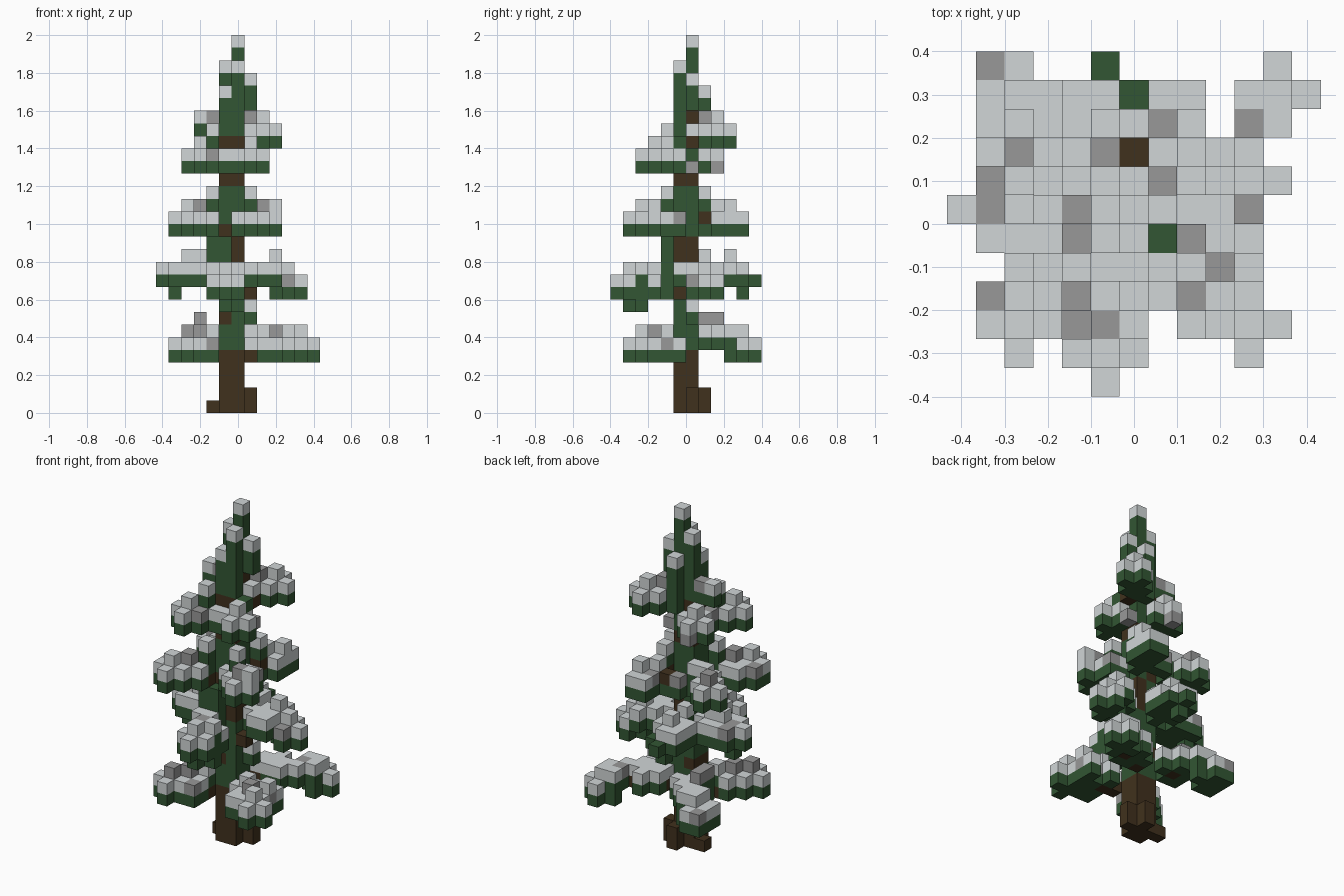
import bpy, bmesh
from mathutils import Vector

if "Cube" in bpy.data.objects:
    bpy.data.objects.remove(bpy.data.objects["Cube"], do_unlink=True)

U = 2 / 30                       # block size
ORIGIN = Vector((-6.5, -6, 0))   # grid corner, in blocks
BARK, NEEDLES, SNOW, SHADED = range(4)


def material(name, srgb):
    m = bpy.data.materials.new(name)
    col = [((c / 255 + 0.055) / 1.055) ** 2.4 for c in srgb] + [1]
    m.diffuse_color = col
    m.use_nodes = True
    m.node_tree.nodes["Principled BSDF"].inputs["Base Color"].default_value = col
    return m


materials = [material("bark brown", (64, 49, 29)),
             material("needle green", (50, 86, 51)),
             material("snow white", (209, 214, 215)),
             material("snow grey", (152, 152, 152))]

blocks = {}      # grid cell -> colour
snowfall = []    # cells to be covered once all branches stand


def column(i, j, low, high, colour):
    for k in range(low, high + 1):
        blocks.setdefault((i, j, k), colour)


def tuft(i, j, low, high, depth=1):
    """Needles with snow on top."""
    column(i, j, low, high, NEEDLES)
    snowfall.extend((i, j, high + 1 + d) for d in range(depth))


def in_trunk(i, j):
    return i in (5, 6) and j in (5, 6)


# Trunk: two by two blocks, with needles growing on it
bare = {5: (7, 14), 6: (11, 12, 13)}
for i in (5, 6):
    for j in (5, 6):
        for k in range(24):
            wood = k < 5 or k in (18, 21) or k in bare[i]
            blocks[i, j, k] = BARK if wood else NEEDLES
blocks[6, 6, 23] = BARK

# Root flare
column(4, 6, 0, 0, BARK)
column(7, 6, 0, 1, BARK)
column(6, 7, 0, 1, BARK)

# Bare wood where branches leave the trunk
for i, j, k in ((7, 4, 4), (7, 5, 9), (7, 7, 15), (7, 6, 21)):
    column(i, j, k, k, BARK)

# Needles and snow clinging to the trunk
column(4, 4, 12, 13, NEEDLES)
column(5, 4, 12, 13, NEEDLES)
column(7, 5, 21, 21, NEEDLES)
column(7, 6, 19, 19, SHADED)
column(4, 8, 19, 19, SHADED)
tuft(7, 6, 7, 7)

# Tree top: stepped spires, each with a snow cap
for i, j, low, high in ((6, 6, 24, 28), (6, 5, 24, 26), (5, 6, 24, 26),
                        (5, 5, 24, 24), (7, 6, 24, 25), (6, 7, 22, 24)):
    tuft(i, j, low, high)


def branch(ci, cj, base, bottoms, tops, without=()):
    """Run plus-shaped tufts from the tip centre in to the trunk.
    Each step has one letter for the height of its underside and its middle."""
    ti, tj = min(max(ci, 5), 6), min(max(cj, 5), 6)
    steps = len(tops)
    for n in range(steps):
        f = n / steps
        i, j = round(ci + (ti - ci) * f), round(cj + (tj - cj) * f)
        low, high = base + int(bottoms[n]), base + int(tops[n])
        inner = n == steps - 1
        if n > 1:
            column(i, j, low, low, BARK)
        if inner:
            tuft(i, j, low, high)
        else:
            tuft(i, j, low, low, high - low + 1)
        if inner and steps > 2:
            continue
        for di, dj in ((1, 0), (-1, 0), (0, 1), (0, -1)):
            a, b = i + di, j + dj
            if not in_trunk(a, b) and (a, b) not in without:
                tuft(a, b, low, low)


# Lowest whorl, diagonal
branch(11, 10, 4, "01111", "11111", without=[(9, 9)])
branch(2, 10, 4, "0111", "1111")
branch(2, 2, 4, "000", "111")
branch(10, 2, 4, "0000", "1110")
# Second whorl, along the axes
branch(1, 6, 10, "0000", "0110")
branch(10, 7, 9, "0111", "1211")
branch(5, 1, 9, "0000", "1112", without=[(4, 2)])
branch(5, 10, 10, "0000", "0101")
# Third whorl, diagonal
branch(2, 2, 14, "000", "112")
branch(8, 9, 14, "000", "112", without=[(9, 9)])
branch(2, 8, 14, "000", "111")
branch(8, 3, 14, "00", "12")
# Fourth whorl, diagonal
branch(3, 3, 19, "00", "12")
branch(8, 8, 21, "00", "11")
branch(7, 4, 19, "0", "1")
branch(4, 7, 19, "0", "1")

# Side tufts that widen single branches
for i, j, low, high in ((1, 11, 4, 4), (1, 9, 4, 4), (8, 2, 4, 4), (10, 5, 4, 4),
                        (4, 2, 4, 4), (3, 8, 5, 6), (3, 7, 5, 6), (9, 5, 10, 10),
                        (6, 2, 8, 10), (4, 3, 9, 10), (1, 3, 14, 14), (2, 4, 14, 14),
                        (7, 10, 14, 14), (5, 8, 14, 14), (8, 5, 14, 14),
                        (3, 6, 22, 22), (4, 6, 22, 22)):
    tuft(i, j, low, high)
tuft(10, 4, 4, 4, depth=2)
tuft(9, 3, 14, 14, depth=2)
# Tufts hanging below the second whorl
for i, j, low in ((1, 6, 9), (5, 1, 8), (5, 2, 8), (5, 10, 9)):
    column(i, j, low, 9, NEEDLES)

# Snow settles on open cells
for cell in snowfall:
    blocks.setdefault(cell, SNOW)


def snow_cells(**at):
    """Snow blocks at the given grid positions."""
    return [c for c, m in blocks.items() if m == SNOW
            and all(c["ijk".index(a)] == v for a, v in at.items())]


# Two tips are bare of snow, and one branch shows its bark
for i, j in ((5, 11), (6, 10)):
    del blocks[max(snow_cells(i=i, j=j))]
blocks[max(snow_cells(i=6, j=8))] = BARK

# Grey snow on top of some columns, and on some outer front and side blocks
grey = [max(snow_cells(i=i, j=j), default=None) for i, j in (
    (1, 11), (10, 9), (7, 9), (2, 8), (5, 8), (1, 7), (7, 7), (1, 6), (10, 6),
    (4, 5), (8, 5), (9, 4), (1, 3), (4, 3), (8, 3), (4, 2), (5, 2))]
grey += [min(snow_cells(i=i, k=k), default=None) for i, k in (
    (2, 6), (3, 6), (9, 6), (3, 7), (4, 23), (3, 16))]
grey += [max(snow_cells(j=j, k=k), default=None) for j, k in (
    (3, 6), (4, 5), (8, 7))]
for cell in filter(None, grey):
    blocks[cell] = SHADED

AXES = [Vector(a) * s for a in ((1, 0, 0), (0, 1, 0), (0, 0, 1)) for s in (1, -1)]


def build(name, colours):
    """Make one object from the open sides of all blocks in these colours."""
    mesh = bpy.data.meshes.new(name)
    bm = bmesh.new()
    for cell, colour in blocks.items():
        if colour not in colours:
            continue
        centre = Vector(cell) + Vector((0.5, 0.5, 0.5))
        for n in AXES:
            if tuple(int(c) for c in Vector(cell) + n) in blocks:
                continue
            p = Vector((n.y, n.z, n.x))
            q = n.cross(p)
            corners = [centre + (n + p * a + q * b) / 2
                       for a, b in ((-1, -1), (1, -1), (1, 1), (-1, 1))]
            face = bm.faces.new([bm.verts.new((c + ORIGIN) * U) for c in corners])
            face.material_index = colours.index(colour)
    bmesh.ops.remove_doubles(bm, verts=bm.verts[:], dist=U / 100)
    bm.to_mesh(mesh)
    bm.free()
    for c in colours:
        mesh.materials.append(materials[c])
    bpy.context.collection.objects.link(bpy.data.objects.new(name, mesh))


build("trunk", [BARK])
build("needles", [NEEDLES])
build("snow", [SNOW, SHADED])
